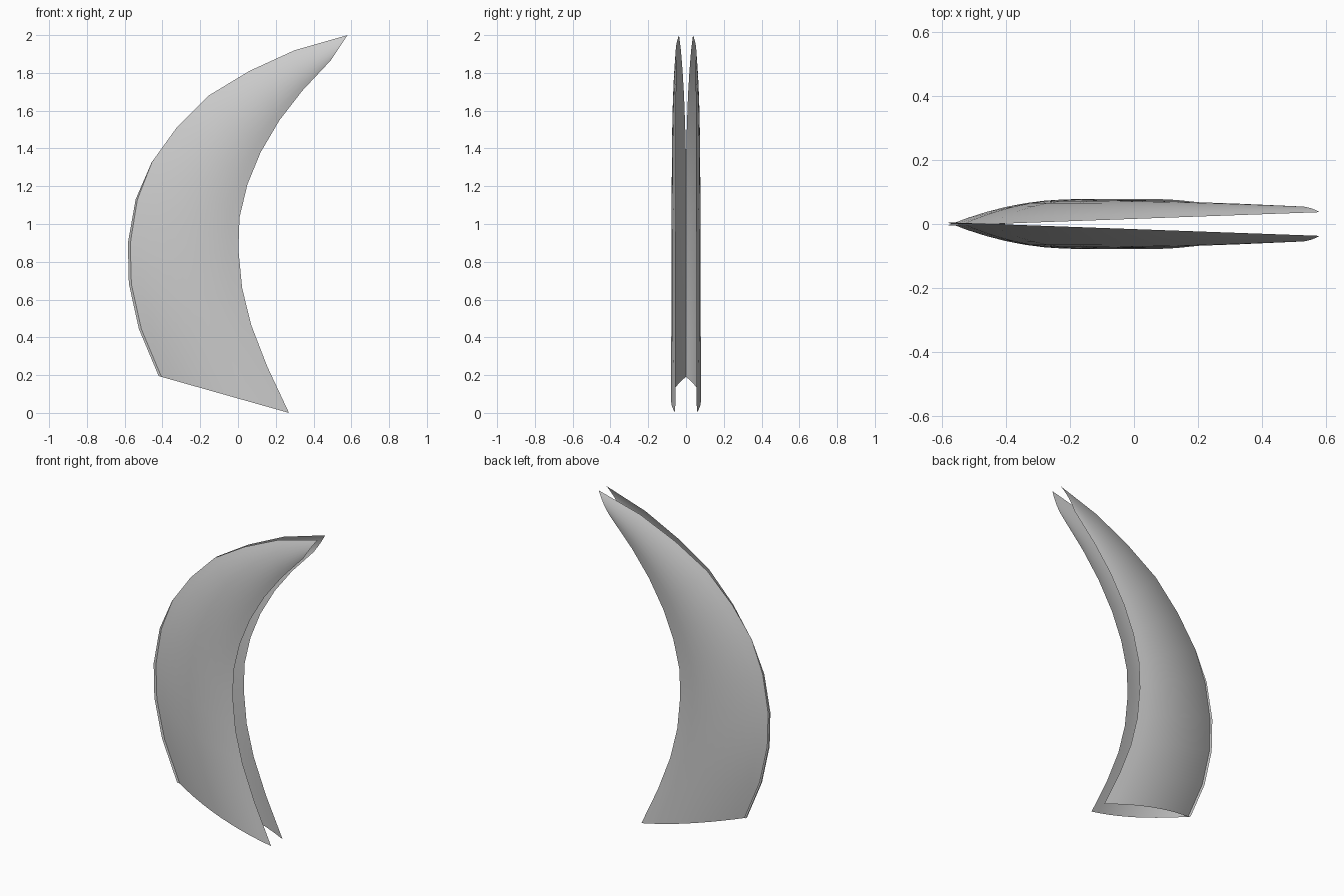
import bpy
import bmesh
from mathutils import Vector

default_cube = bpy.data.objects.get("Cube")
if default_cube:
    bpy.data.objects.remove(default_cube, do_unlink=True)

# Single pale grey material
grey = bpy.data.materials.new("pale grey")
grey.use_nodes = True
colour = (0.6, 0.6, 0.6, 1.0)
grey.diffuse_color = colour
grey.node_tree.nodes["Principled BSDF"].inputs["Base Color"].default_value = colour

# Outlines of the crescent in x and z, from base to tip
outer_edge = [(-.42, .195), (-.525, .445), (-.578, .685), (-.583, .9), (-.542, 1.13),
              (-.458, 1.325), (-.325, 1.51), (-.155, 1.68), (.06, 1.81),
              (.3, 1.92), (.58, 2)]
inner_edge = [(.27, 0), (.155, .245), (.07, .465), (.022, .66), (.002, .865),
              (.008, 1.035), (.05, 1.21), (.12, 1.38), (.22, 1.55),
              (.34, 1.705), (.49, 1.865)]
COLUMNS = 10


def outer_depth(x, z):
    """Outer edges cross slightly low down and part towards the tip."""
    if z < 1:
        return -.005
    return -.005 + .042 * (x + .58) / 1.16


def build_shell():
    bm = bmesh.new()
    rows = []
    last = len(outer_edge) - 1
    for i, ((ox, oz), (ix, iz)) in enumerate(zip(outer_edge, inner_edge)):
        s = i / last
        start = Vector((ox, -outer_depth(ox, oz), oz))
        end = Vector((ix, -.057 + .006 * s, iz))
        bulge = .048 * (1 - .8 * s ** 4)
        row = []
        for c in range(COLUMNS + 1):
            t = c / COLUMNS
            p = start.lerp(end, t)
            p.y -= bulge * 4 * t * (1 - t)
            row.append(bm.verts.new(p))
        rows.append(row)
    for low, high in zip(rows, rows[1:]):
        for c in range(COLUMNS):
            face = bm.faces.new((low[c], low[c + 1], high[c + 1], high[c]))
            face.smooth = True
    mesh = bpy.data.meshes.new("curved_shells")
    bm.to_mesh(mesh)
    bm.free()
    mesh.materials.append(grey)
    return mesh


# Front shell, mirrored to form the back one
shells = bpy.data.objects.new("curved_shells", build_shell())
bpy.context.collection.objects.link(shells)
mirror = shells.modifiers.new("back_shell", 'MIRROR')
mirror.use_axis = (False, True, False)
mirror.use_mirror_merge = False
